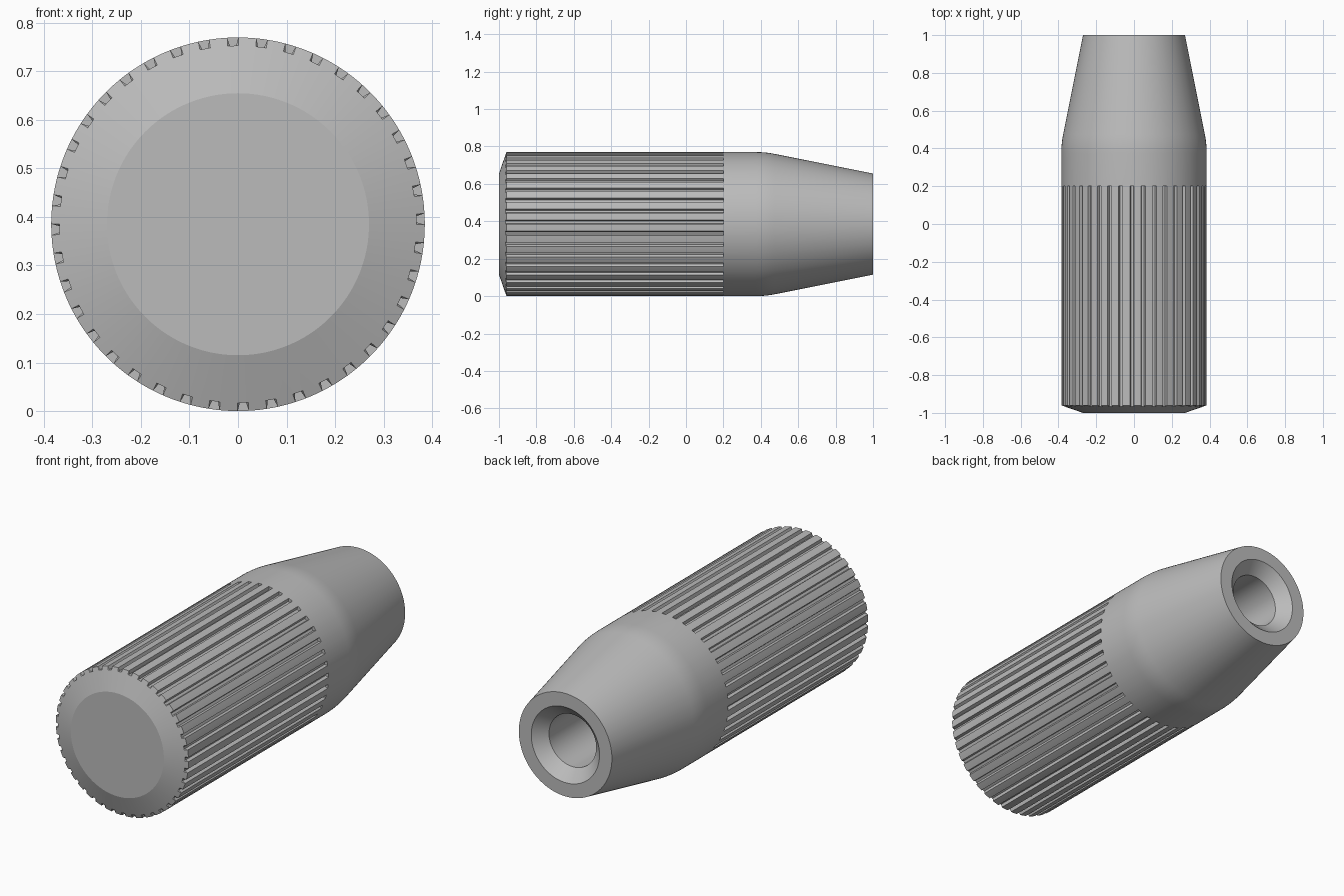
import bpy, bmesh, math

default = bpy.data.objects.get("Cube")
if default:
    bpy.data.objects.remove(default, do_unlink=True)

# Satin grey material
grey = bpy.data.materials.new("satin grey")
grey.use_nodes = True
colour = (0.5, 0.5, 0.5, 1)
grey.diffuse_color = colour
grey.node_tree.nodes["Principled BSDF"].inputs["Base Color"].default_value = colour

R, FLOOR = 0.385, 0.368          # outer radius and groove floor radius
GROOVES, PHASE = 40, 1.6
PITCH = 360 / GROOVES
# One flute in degrees: (offset from groove centre, is groove floor)
FLUTE = [(-1.7, False), (-1.0, True), (0, True), (1.0, True), (1.7, False),
         (3.6, False), (5.4, False)]
ANGLES = [(math.radians(PHASE + g * PITCH + off), floor)
          for g in range(GROOVES) for off, floor in FLUTE]

bm = bmesh.new()


def ring(y, r, groove_r=None):
    verts = []
    for a, floor in ANGLES:
        rad = groove_r if groove_r and floor else r
        verts.append(bm.verts.new((rad * math.cos(a), y, R + rad * math.sin(a))))
    return verts


def bridge(a, b):
    n = len(a)
    for i in range(n):
        j = (i + 1) % n
        bm.faces.new((a[i], a[j], b[j], b[i]))


# Chamfered front end, fluted grip, end walls of the grooves
rings = [ring(-1, 0.27), ring(-0.966, FLOOR), ring(-0.96, R, FLOOR),
         ring(0.2, R, FLOOR), ring(0.2, R)]
# Rounded shoulder leading into the tapered nose
start, corner, end = (0.375, R), (0.425, R), (0.475, 0.375)
for i in range(6):
    t = i / 5
    y, r = [(1 - t) ** 2 * s + 2 * t * (1 - t) * c + t * t * e
            for s, c, e in zip(start, corner, end)]
    rings.append(ring(y, r))
# Nose rim, countersink and blind bore
rings += [ring(y, r) for y, r in ((1, 0.27), (1, 0.198), (0.94, 0.137), (0, 0.137))]

for a, b in zip(rings, rings[1:]):
    bridge(a, b)
bm.faces.new(rings[0])
bm.faces.new(rings[-1])
bmesh.ops.remove_doubles(bm, verts=bm.verts, dist=0.00005)
bmesh.ops.recalc_face_normals(bm, faces=bm.faces)

mesh = bpy.data.meshes.new("fluted_handle")
bm.to_mesh(mesh)
bm.free()
mesh.materials.append(grey)
handle = bpy.data.objects.new("fluted_handle", mesh)
bpy.context.collection.objects.link(handle)

# Smooth the round surfaces and keep the edges crisp
bpy.ops.object.select_all(action='DESELECT')
handle.select_set(True)
bpy.context.view_layer.objects.active = handle
bpy.ops.object.shade_smooth_by_angle(angle=math.radians(15))
